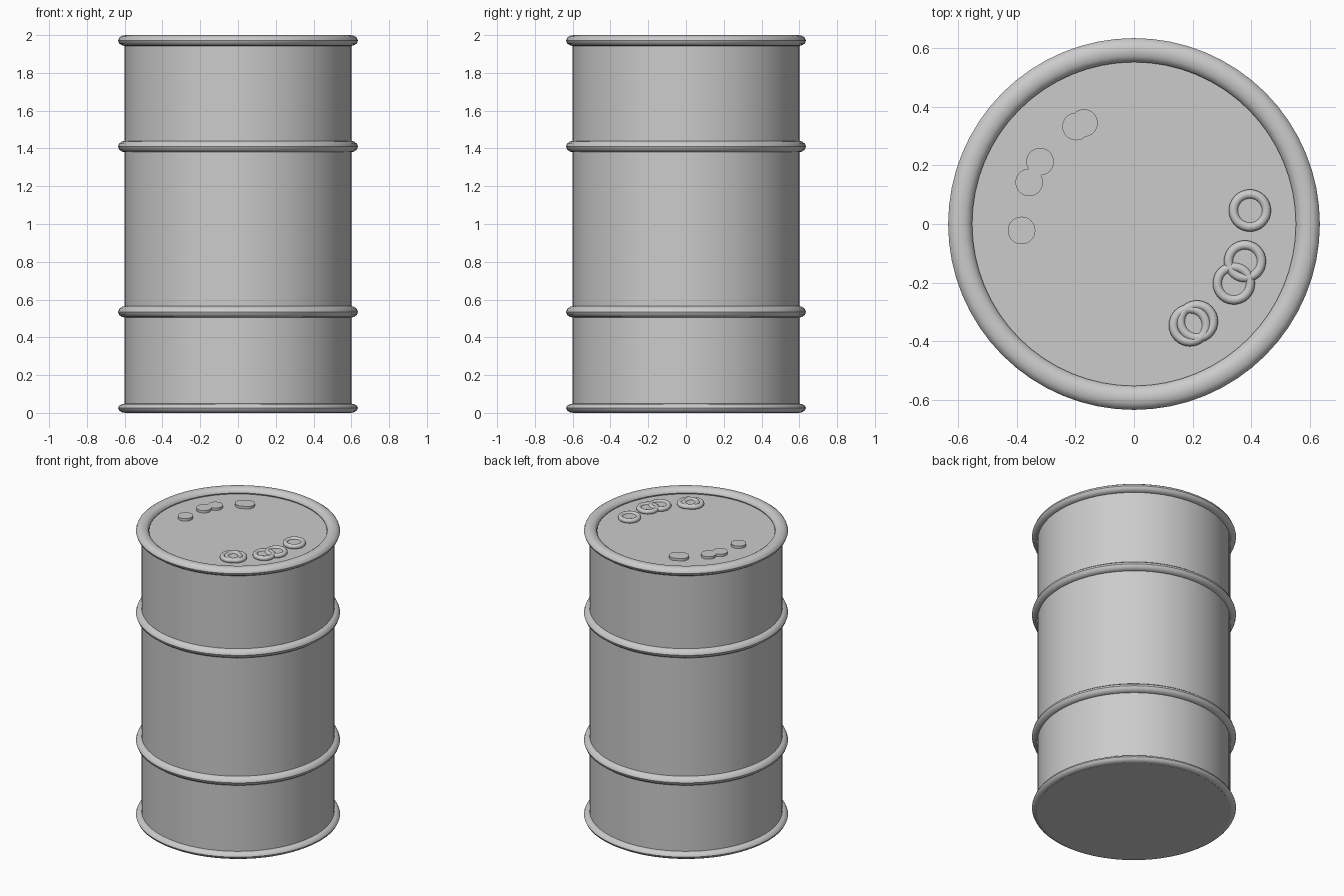
import bpy
from math import radians

if "Cube" in bpy.data.objects:
    bpy.data.objects.remove(bpy.data.objects["Cube"])


def smooth(obj, name):
    obj.name = name
    bpy.ops.object.transform_apply(location=False, rotation=False, scale=True)
    bpy.ops.object.shade_smooth_by_angle(angle=radians(35))
    return obj


def cylinder(name, x, y, z0, z1, radius, sides):
    bpy.ops.mesh.primitive_cylinder_add(vertices=sides, radius=radius, depth=z1 - z0,
                                        location=(x, y, (z0 + z1) / 2))
    return smooth(bpy.context.object, name)


def ring(name, x, y, z, major, minor, half_height, sides, tube_sides=12):
    bpy.ops.mesh.primitive_torus_add(major_segments=sides, minor_segments=tube_sides,
                                     major_radius=major, minor_radius=minor,
                                     location=(x, y, z))
    obj = bpy.context.object
    obj.scale.z = half_height / minor
    return smooth(obj, name)


LID_Z = 1.963

# Drum body; its flat top is the recessed lid
cylinder("drum_body", 0, 0, 0, LID_Z, 0.6, 64)

# Rims at both ends and two rolling hoops
for name, z, half in (("bottom_rim", 0.025, 0.025), ("lower_hoop", 0.535, 0.031),
                      ("upper_hoop", 1.41, 0.031), ("top_rim", 1.971, 0.029)):
    ring(name, 0, 0, z, 0.594, 0.041, half, 64)

# Raised bungs: a collar around a plug
bungs = [(0.396, 0.046), (0.379, -0.128), (0.341, -0.203), (0.215, -0.333), (0.191, -0.346)]
for i, (x, y) in enumerate(bungs):
    ring(f"bung_collar_{i}", x, y, LID_Z + 0.012, 0.056, 0.016, 0.016, 32)
    cylinder(f"bung_plug_{i}", x, y, LID_Z - 0.01, LID_Z + 0.017, 0.046, 32)

# Low flat caps on the opposite side
caps = [(-0.384, -0.022), (-0.358, 0.142), (-0.321, 0.213), (-0.198, 0.333), (-0.171, 0.345)]
for i, (x, y) in enumerate(caps):
    cylinder(f"flat_cap_{i}", x, y, LID_Z - 0.01, LID_Z + 0.017, 0.047, 32)
